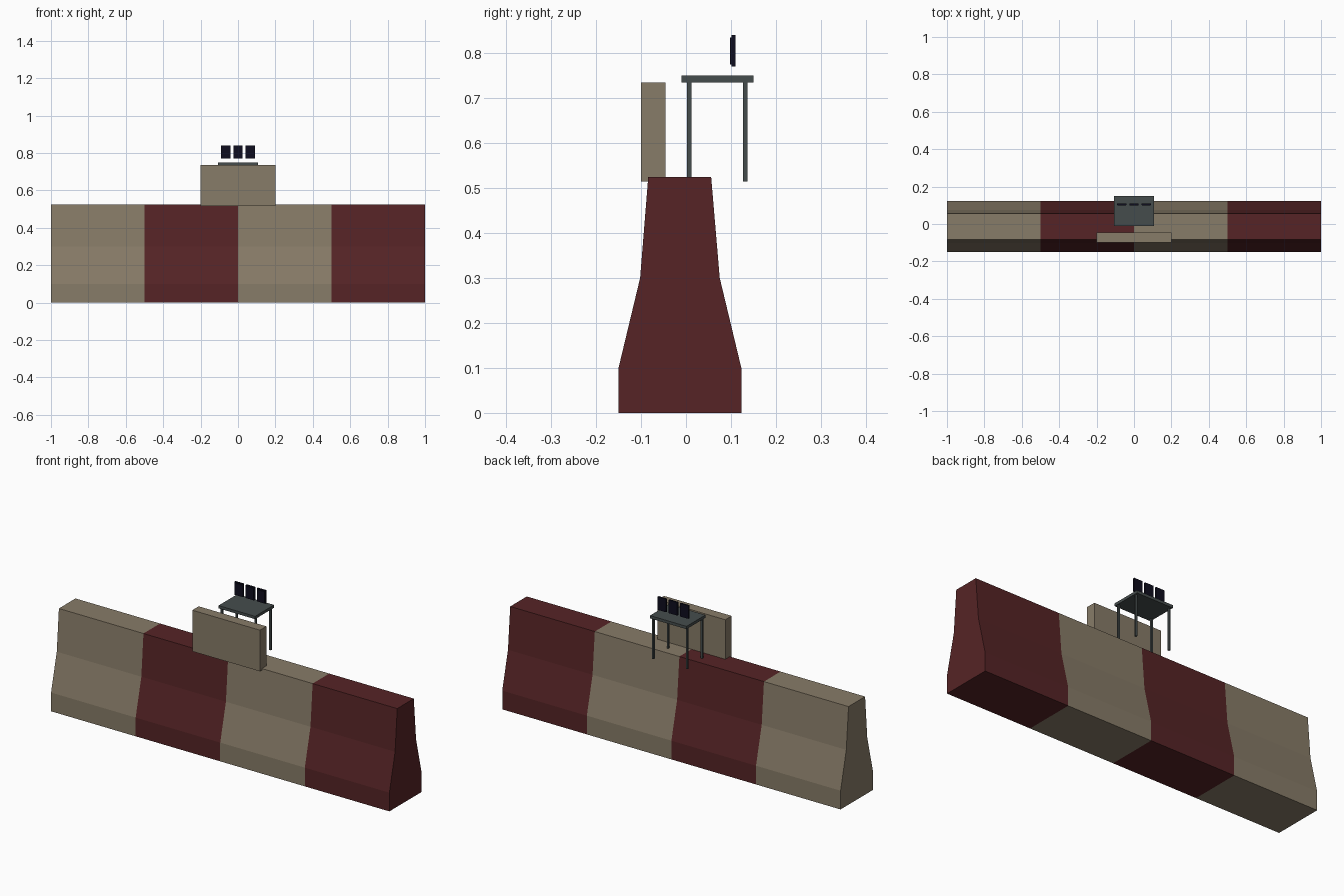
import bpy
import bmesh

cube = bpy.data.objects.get("Cube")
if cube:
    bpy.data.objects.remove(cube, do_unlink=True)


def material(name, rgb):
    mat = bpy.data.materials.new(name)
    mat.use_nodes = True
    mat.diffuse_color = (*rgb, 1)
    mat.node_tree.nodes["Principled BSDF"].inputs["Base Color"].default_value = (*rgb, 1)
    return mat


beige = material("beige concrete", (0.245, 0.2, 0.138))
red = material("dark red paint", (0.092, 0.0175, 0.019))
steel = material("grey steel", (0.06, 0.073, 0.073))
navy = material("dark navy", (0.0045, 0.004, 0.013))


def add_object(name, bm, mats):
    bmesh.ops.recalc_face_normals(bm, faces=bm.faces)
    mesh = bpy.data.meshes.new(name)
    bm.to_mesh(mesh)
    bm.free()
    for mat in mats:
        mesh.materials.append(mat)
    obj = bpy.data.objects.new(name, mesh)
    bpy.context.collection.objects.link(obj)
    return obj


def box(name, x, y, z, mat):
    """Box from (min, max) ranges on each axis."""
    bm = bmesh.new()
    bmesh.ops.create_cube(bm, size=1)
    for v in bm.verts:
        for axis, (low, high) in enumerate((x, y, z)):
            v.co[axis] = high if v.co[axis] > 0 else low
    return add_object(name, bm, [mat])


# Barrier: tapered profile swept along x, striped in four equal bands
profile = [(-0.15, 0), (-0.15, 0.1), (-0.102, 0.3), (-0.084, 0.524),
           (0.056, 0.524), (0.075, 0.3), (0.123, 0.1), (0.123, 0)]
bm = bmesh.new()
rings = [[bm.verts.new((-1 + i / 2, y, z)) for y, z in profile] for i in range(5)]
for band, (a, b) in enumerate(zip(rings, rings[1:])):
    for j in range(len(profile)):
        k = (j + 1) % len(profile)
        bm.faces.new((a[j], a[k], b[k], b[j])).material_index = band % 2
bm.faces.new(rings[0]).material_index = 0
bm.faces.new(rings[-1]).material_index = 1
add_object("barrier", bm, [beige, red])

# Upright slab on the front edge of the barrier
box("front_slab", (-0.2, 0.2), (-0.1, -0.046), (0.515, 0.735), beige)

# Table with four thin legs
box("table_top", (-0.108, 0.108), (-0.01, 0.15), (0.735, 0.75), steel)
for side, x in (("right", -0.1), ("left", 0.1)):
    for end, y in (("front", 0.007), ("back", 0.132)):
        box(f"{end}_{side}_leg", (x - 0.005, x + 0.005), (y - 0.005, y + 0.005),
            (0.515, 0.735), steel)

# Three screens, each with a thin raised display on the front
for side, x in (("right", -0.066), ("middle", 0), ("left", 0.066)):
    box(f"{side}_screen_body", (x - 0.025, x + 0.025), (0.101, 0.11), (0.77, 0.84), navy)
    box(f"{side}_screen_display", (x - 0.023, x + 0.023), (0.098, 0.101), (0.775, 0.835), navy)
